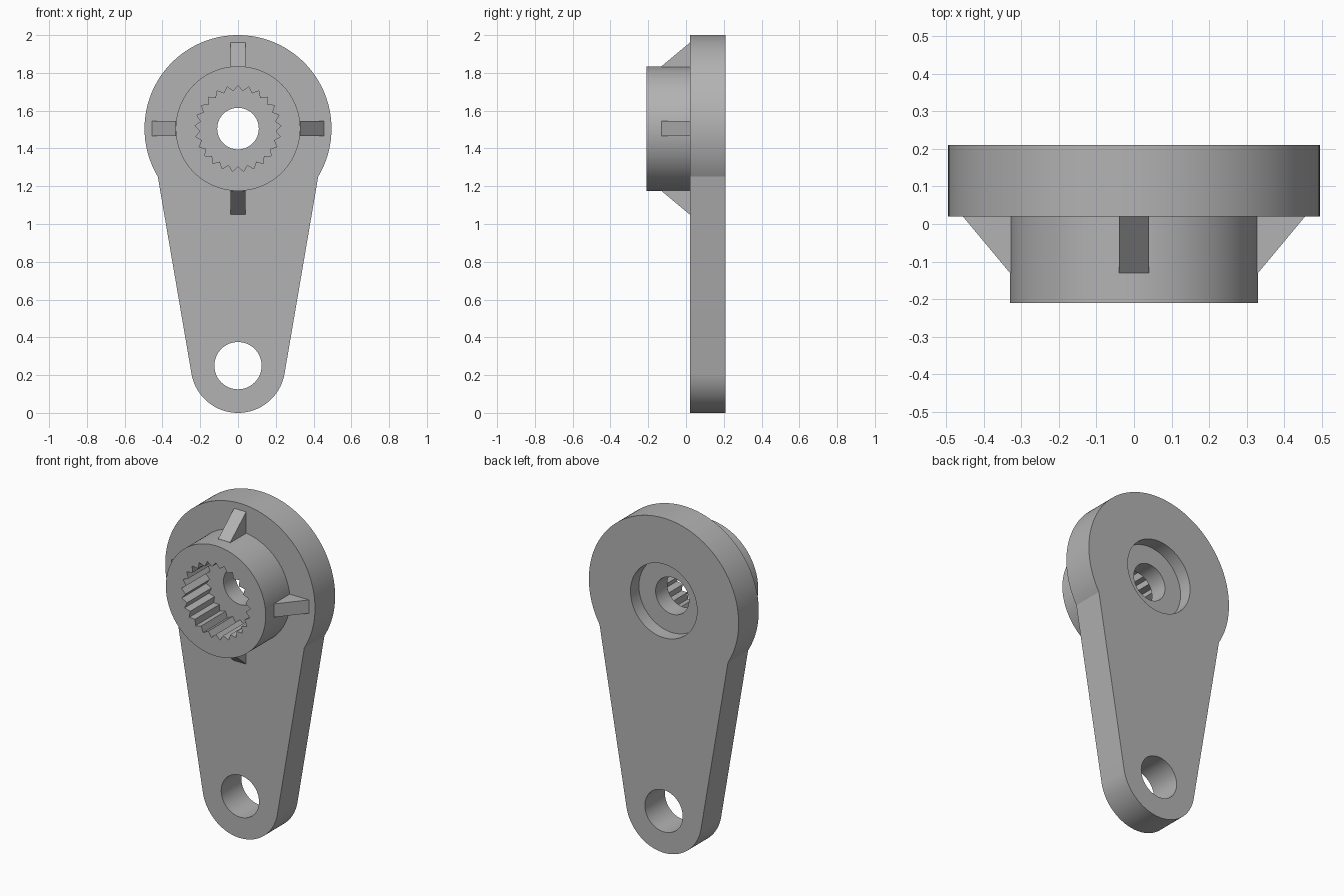
import bpy, bmesh
from math import sin, cos, pi, radians, atan2
from mathutils import Matrix

cube = bpy.data.objects.get("Cube")
if cube:
    bpy.data.objects.remove(cube, do_unlink=True)

HUB_Z, EYE_Z = 1.505, 0.25
BACK, FACE, FRONT = 0.21, 0.02, -0.21

grey = bpy.data.materials.new("plain grey")
grey.use_nodes = True
colour = (0.45, 0.45, 0.45, 1)
grey.diffuse_color = colour
grey.node_tree.nodes["Principled BSDF"].inputs["Base Color"].default_value = colour


def arc(r, z, start, end, n):
    """Points on an arc in the XZ plane, both ends included."""
    angles = [start + (end - start) * i / n for i in range(n + 1)]
    return [(r * cos(a), z + r * sin(a)) for a in angles]


def circle(r, z, n=96):
    return arc(r, z, 0, 2 * pi, n)[:-1]


def prism(name, outline, y0, y1):
    """Extrude an XZ outline from y0 to y1."""
    bm = bmesh.new()
    face = bm.faces.new([bm.verts.new((x, y0, z)) for x, z in outline])
    new = bmesh.ops.extrude_face_region(bm, geom=[face])["geom"]
    verts = [v for v in new if isinstance(v, bmesh.types.BMVert)]
    bmesh.ops.translate(bm, verts=verts, vec=(0, y1 - y0, 0))
    bmesh.ops.recalc_face_normals(bm, faces=bm.faces)
    mesh = bpy.data.meshes.new(name)
    bm.to_mesh(mesh)
    bm.free()
    obj = bpy.data.objects.new(name, mesh)
    bpy.context.collection.objects.link(obj)
    mesh.materials.append(grey)
    return obj


def activate(obj):
    bpy.ops.object.select_all(action='DESELECT')
    obj.select_set(True)
    bpy.context.view_layer.objects.active = obj


def cut(obj, outline, y0, y1):
    """Cut a prism-shaped hole and discard the cutter."""
    cutter = prism("cutter", outline, y0, y1)
    cutter.hide_render = True
    mod = obj.modifiers.new("hole", 'BOOLEAN')
    mod.operation, mod.solver, mod.object = 'DIFFERENCE', 'EXACT', cutter
    activate(obj)
    bpy.ops.object.modifier_apply(modifier=mod.name)
    bpy.data.objects.remove(cutter, do_unlink=True)


def smooth(obj):
    activate(obj)
    bpy.ops.object.shade_smooth_by_angle(angle=radians(20))


# Arm: round head, straight taper, round tip
shoulder = atan2(-0.255, 0.425)
tip = radians(-9.8)
outline = arc(0.495, HUB_Z, shoulder, pi - shoulder, 96)
outline += arc(0.25, EYE_Z, -pi - tip, tip, 48)
arm = prism("arm", outline, FACE, BACK)
cut(arm, circle(0.125, EYE_Z), FACE - 0.1, BACK + 0.1)   # tip eye
cut(arm, circle(0.11, HUB_Z), FACE - 0.1, BACK + 0.1)    # screw hole
cut(arm, circle(0.22, HUB_Z), 0.13, BACK + 0.1)          # screw head recess
smooth(arm)

# Hub with a toothed socket
TEETH = 25
socket = []
for i in range(TEETH * 2):
    a = pi / 2 + pi * i / TEETH
    r = 0.2 if i % 2 else 0.228
    socket.append((r * cos(a), HUB_Z + r * sin(a)))
hub = prism("hub", circle(0.33, HUB_Z), FRONT, FACE)
cut(hub, socket, FRONT - 0.1, FACE + 0.1)
smooth(hub)

# Four triangular ribs around the hub
for i, side in enumerate(("left", "top", "right", "bottom")):
    rib = prism("rib_" + side, [(-0.04, 0.315), (0.04, 0.315), (0.04, 0.455), (-0.04, 0.455)], -0.13, FACE)
    bm = bmesh.new()
    bm.from_mesh(rib.data)
    for v in bm.verts:
        if v.co.y < 0 and v.co.z > 0.4:
            v.co.z = 0.33
    turn = Matrix.Rotation(pi / 2 * (1 - i), 4, 'Y')
    bmesh.ops.transform(bm, matrix=Matrix.Translation((0, 0, HUB_Z)) @ turn, verts=bm.verts)
    bm.to_mesh(rib.data)
    bm.free()
